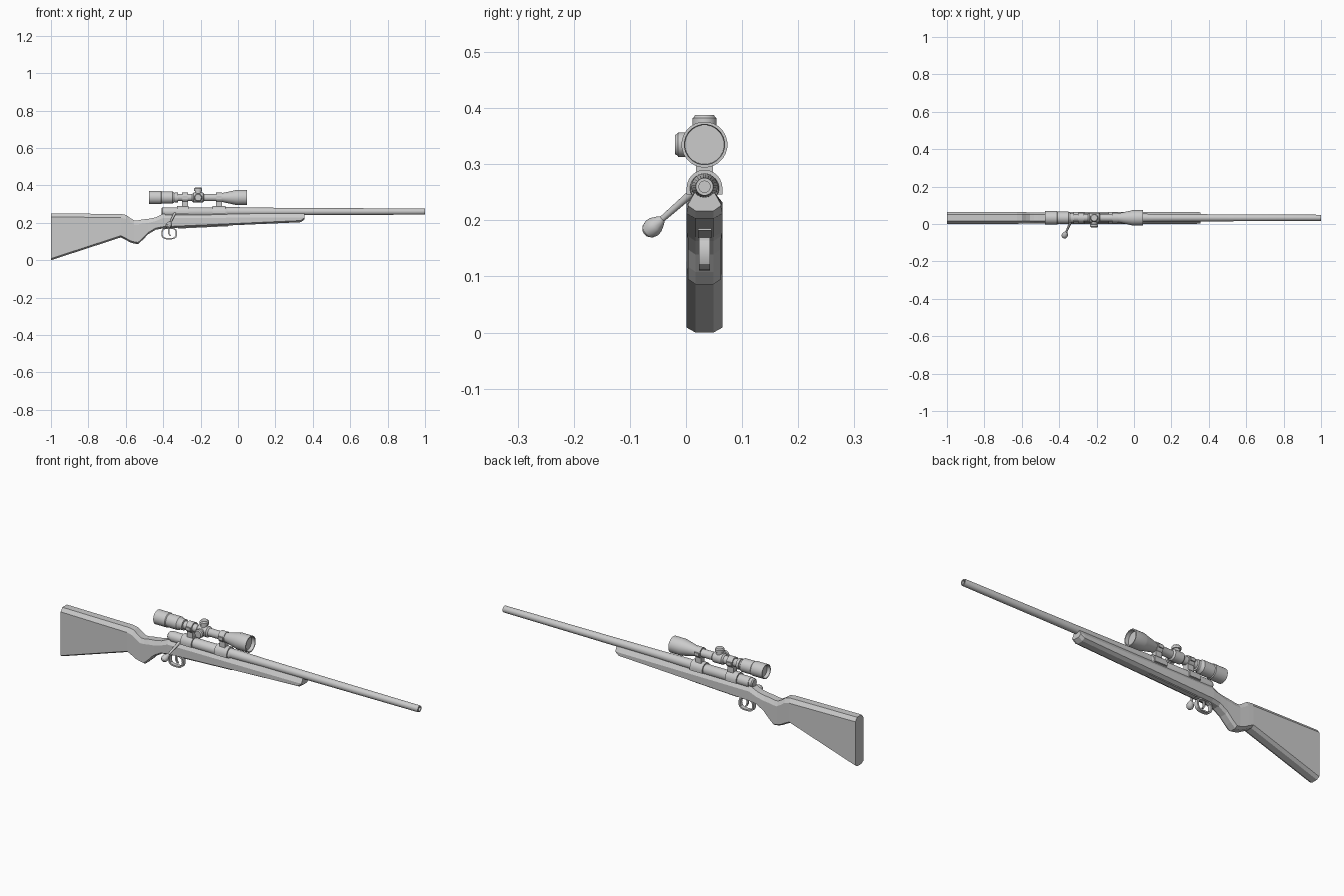
import bpy, bmesh, math
from mathutils import Vector

CY = 0.033           # centre plane of the body
BORE_Z = 0.26        # barrel axis height
SCOPE_Z = 0.335      # scope axis height


def make(name, rings, closed=False, smooth=True):
    """Skin a list of equal-length point rings; cap both ends unless closed."""
    bm = bmesh.new()
    vs = [[bm.verts.new(p) for p in r] for r in rings]
    n = len(vs[0])
    pairs = list(zip(vs, vs[1:])) + ([(vs[-1], vs[0])] if closed else [])
    for a, b in pairs:
        for i in range(n):
            j = (i + 1) % n
            bm.faces.new((a[i], a[j], b[j], b[i]))
    if not closed:
        bm.faces.new(vs[0][::-1])
        bm.faces.new(vs[-1])
    bmesh.ops.recalc_face_normals(bm, faces=bm.faces)
    me = bpy.data.meshes.new(name)
    bm.to_mesh(me)
    bm.free()
    ob = bpy.data.objects.new(name, me)
    bpy.context.collection.objects.link(ob)
    if smooth:
        bpy.ops.object.select_all(action='DESELECT')
        ob.select_set(True)
        bpy.context.view_layer.objects.active = ob
        bpy.ops.object.shade_smooth_by_angle(angle=math.radians(30))
    return ob


def lathe(name, origin, axis, profile, n=24):
    """Turned part: profile is (distance along axis, radius)."""
    o, q = Vector(origin), Vector(axis).to_track_quat('Z', 'Y')
    ang = [2 * math.pi * (i + 0.5) / n for i in range(n)]
    return make(name, [[o + q @ Vector((r * math.cos(a), r * math.sin(a), t))
                        for a in ang] for t, r in profile])


def box(name, x0, x1, w, z0, z1):
    sec = [(-w, z0), (w, z0), (w, z1), (-w, z1)]
    return make(name, [[(x, CY + y, z) for y, z in sec] for x in (x0, x1)], smooth=False)


# Stock: chamfered sections (x, bottom, top, half width, top chamfer drop)
stations = [
    (-1.0, 0.000, 0.250, 0.032, 0.018), (-0.626, 0.122, 0.247, 0.032, 0.020),
    (-0.598, 0.108, 0.242, 0.031, 0.022), (-0.578, 0.096, 0.227, 0.030, 0.022),
    (-0.555, 0.089, 0.213, 0.029, 0.022), (-0.535, 0.086, 0.213, 0.029, 0.022),
    (-0.510, 0.108, 0.218, 0.029, 0.022), (-0.480, 0.139, 0.221, 0.029, 0.022),
    (-0.440, 0.163, 0.229, 0.030, 0.020), (-0.400, 0.170, 0.248, 0.032, 0.022),
    (0.335, 0.203, 0.250, 0.032, 0.022), (0.355, 0.217, 0.249, 0.029, 0.020)]
rings = []
for x, zb, zt, w, c in stations:
    half = [(0.016, zb), (w, zb + 0.009), (w, zt - c), (0.018, zt)]
    rings.append([(x, CY + y, z) for y, z in half] +
                 [(x, CY - y, z) for y, z in reversed(half)])
make("stock", rings, smooth=False)

# Floor plate under the stock
make("floor_plate", [[(x, CY + y, 0.187 + 0.0476 * x + dz) for y, dz in
     ((-0.012, -0.003), (0.012, -0.003), (0.012, 0.004), (-0.012, 0.004))]
     for x in (-0.32, -0.05)], smooth=False)

# Barrel with hollow muzzle, receiver and bolt shroud
lathe("barrel", (0, CY, BORE_Z), (1, 0, 0),
      [(-0.12, 0.024), (0.0, 0.0235), (0.12, 0.021), (0.52, 0.0185), (0.995, 0.0165),
       (1.0, 0.0155), (1.0, 0.010), (0.95, 0.010)])
lathe("receiver", (0, CY, 0.257), (1, 0, 0), [(-0.39, 0.026), (-0.06, 0.026), (-0.055, 0.024)])
lathe("bolt_shroud", (0, CY, 0.259), (1, 0, 0),
      [(-0.41, 0.017), (-0.405, 0.022), (-0.385, 0.023)])

# Bolt handle with knob
lathe("bolt_handle", (-0.338, 0.012, 0.25), (-0.032, -0.072, -0.063),
      [(-0.015, 0.009), (0.005, 0.007), (0.075, 0.0055), (0.080, 0.009), (0.092, 0.0155),
       (0.102, 0.017), (0.112, 0.014), (0.118, 0.007)], 12)

# Trigger guard: closed flat strip, and curved trigger
guard = []
for i in range(20):
    a = 2 * math.pi * i / 20
    c, s = math.cos(a), math.sin(a)
    sc = (abs(c) ** 3 + abs(s) ** 3) ** (-1 / 3)
    guard.append([(-0.368 + rx * c * sc, CY + y, 0.143 + rz * s * sc) for rx, rz, y in
                  ((0.042, 0.032, -0.010), (0.042, 0.032, 0.010),
                   (0.035, 0.025, 0.010), (0.035, 0.025, -0.010))])
make("trigger_guard", guard, closed=True)
make("trigger", [[(x + dx, CY + y, z) for dx, y in
     ((-0.004, -0.005), (0.004, -0.005), (0.004, 0.005), (-0.004, 0.005))]
     for x, z in ((-0.365, 0.18), (-0.371, 0.158), (-0.370, 0.143), (-0.362, 0.129))])

# Scope body: eyepiece, tube and objective bell with recessed lenses
lathe("scope_body", (0, CY, SCOPE_Z), (1, 0, 0),
      [(-0.460, 0.029), (-0.476, 0.032), (-0.476, 0.036), (-0.412, 0.036), (-0.408, 0.033),
       (-0.350, 0.033), (-0.338, 0.024), (-0.325, 0.020), (-0.095, 0.020), (-0.085, 0.024),
       (-0.020, 0.038), (-0.010, 0.041), (0.048, 0.041), (0.048, 0.036), (0.030, 0.035)])
lathe("power_ring", (0, CY, SCOPE_Z), (1, 0, 0),
      [(-0.338, 0.020), (-0.336, 0.027), (-0.322, 0.027), (-0.320, 0.020)])
lathe("turret_housing", (0, CY, SCOPE_Z), (1, 0, 0),
      [(-0.245, 0.020), (-0.238, 0.027), (-0.188, 0.027), (-0.181, 0.020)])

# Turret knobs on top and on the bolt side
for name, axis in (("top_turret", (0, 0, 1)), ("side_turret", (0, -1, 0))):
    lathe(name, (-0.213, CY, SCOPE_Z), axis,
          [(0.0, 0.017), (0.034, 0.017), (0.035, 0.022), (0.047, 0.022),
           (0.049, 0.019), (0.053, 0.017)], 20)

# Scope mounts: arched base, post, clamp ring and clamp screws
for tag, b0, b1, r0, r1 in (("rear", -0.327, -0.265, -0.300, -0.268),
                            ("front", -0.136, -0.066, -0.118, -0.086)):
    arch = [(0.032 * math.cos(math.pi * i / 12), 0.257 + 0.033 * math.sin(math.pi * i / 12))
            for i in range(13)]
    arch = [(0.032, 0.246)] + arch + [(-0.032, 0.246)]
    make(tag + "_mount_base", [[(x, CY + y, z) for y, z in arch] for x in (b0, b1)])
    box(tag + "_mount_post", r0, r1, 0.015, 0.28, 0.318)
    lathe(tag + "_scope_ring", (0, CY, SCOPE_Z), (1, 0, 0),
          [(r0, 0.019), (r0, 0.0265), (r1, 0.0265), (r1, 0.019)])
    for side in (-1, 1):
        box(tag + "_ring_lug", r0 + 0.003, r1 - 0.003, 0.004, SCOPE_Z - 0.008,
            SCOPE_Z + 0.008).location.y = side * 0.027
